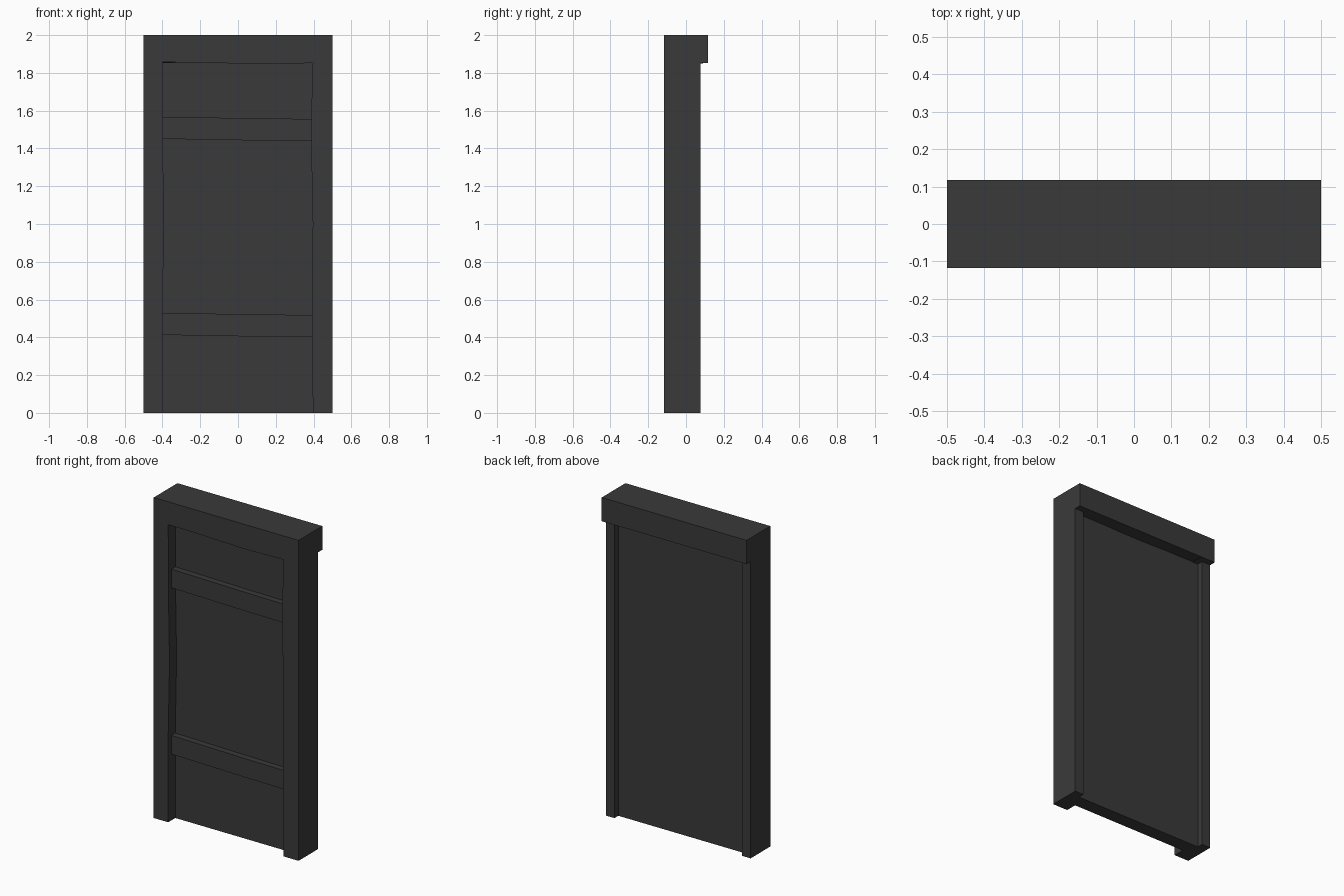
import bpy, bmesh

if "Cube" in bpy.data.objects:
    bpy.data.objects.remove(bpy.data.objects["Cube"])

mat = bpy.data.materials.new("dark_wood")
mat.diffuse_color = (0.042, 0.042, 0.042, 1)
mat.use_nodes = True
mat.node_tree.nodes["Principled BSDF"].inputs["Base Color"].default_value = mat.diffuse_color

FRONT, BACK, LIP = -0.117, 0.077, 0.117   # frame depth and lintel overhang
PANEL_F, PANEL_B = -0.047, 0.039          # door panel faces


def loft(name, rings):
    """Skin a closed part through matching rings of points."""
    bm = bmesh.new()
    rows = [[bm.verts.new(p) for p in ring] for ring in rings]
    n = len(rows[0])
    for a, b in zip(rows, rows[1:]):
        for i in range(n):
            j = (i + 1) % n
            bm.faces.new((a[i], a[j], b[j], b[i]))
    bm.faces.new(rows[0])
    bm.faces.new(rows[-1])
    bmesh.ops.recalc_face_normals(bm, faces=bm.faces)
    me = bpy.data.meshes.new(name)
    bm.to_mesh(me)
    bm.free()
    me.materials.append(mat)
    ob = bpy.data.objects.new(name, me)
    bpy.context.collection.objects.link(ob)
    return ob


# Side posts: rebated section with a slightly uneven front inner edge
def post(name, s, edge):
    rings = []
    for z, inner in edge:
        section = [(0.5, FRONT), (inner, FRONT), (inner, PANEL_F),
                   (0.44, PANEL_F), (0.44, BACK), (0.5, BACK)]
        rings.append([(s * x, y, z) for x, y in section])
    loft(name, rings)


post("left_post", -1, [(0, 0.4), (0.55, 0.4), (1.0, 0.391), (1.4, 0.398), (1.852, 0.4)])
post("right_post", 1, [(0, 0.397), (0.4, 0.391), (0.75, 0.392), (1.0, 0.396),
                       (1.4, 0.388), (1.65, 0.39), (1.852, 0.396)])

# Lintel with a worn lower front edge and an overhang at the back
worn = [(-0.5, 1.852), (-0.401, 1.852), (-0.399, 1.857), (-0.2, 1.855),
        (0.13, 1.846), (0.396, 1.852), (0.5, 1.852)]
loft("lintel", [[(x, FRONT, z), (x, FRONT, 2), (x, LIP, 2), (x, LIP, 1.852),
                 (x, PANEL_F, 1.852 if abs(x) > 0.4 else z)] for x, z in worn])

# Door panel
loft("door_panel", [[(x, PANEL_F, 0), (x, PANEL_B, 0), (x, PANEL_B, 1.855),
                     (x, PANEL_F, 1.855)] for x in (-0.44, 0.44)])

# Cross bands, sagging gently to the right
for name, low, high in (("lower_band", 0.407, 0.524), ("upper_band", 1.445, 1.562)):
    loft(name, [[(x, -0.085, low + d), (x, PANEL_F + 0.01, low + d),
                 (x, PANEL_F + 0.01, high + d), (x, -0.085, high + d)]
                for x, d in ((-0.41, 0.006), (0.1, -0.003), (0.41, -0.006))])
